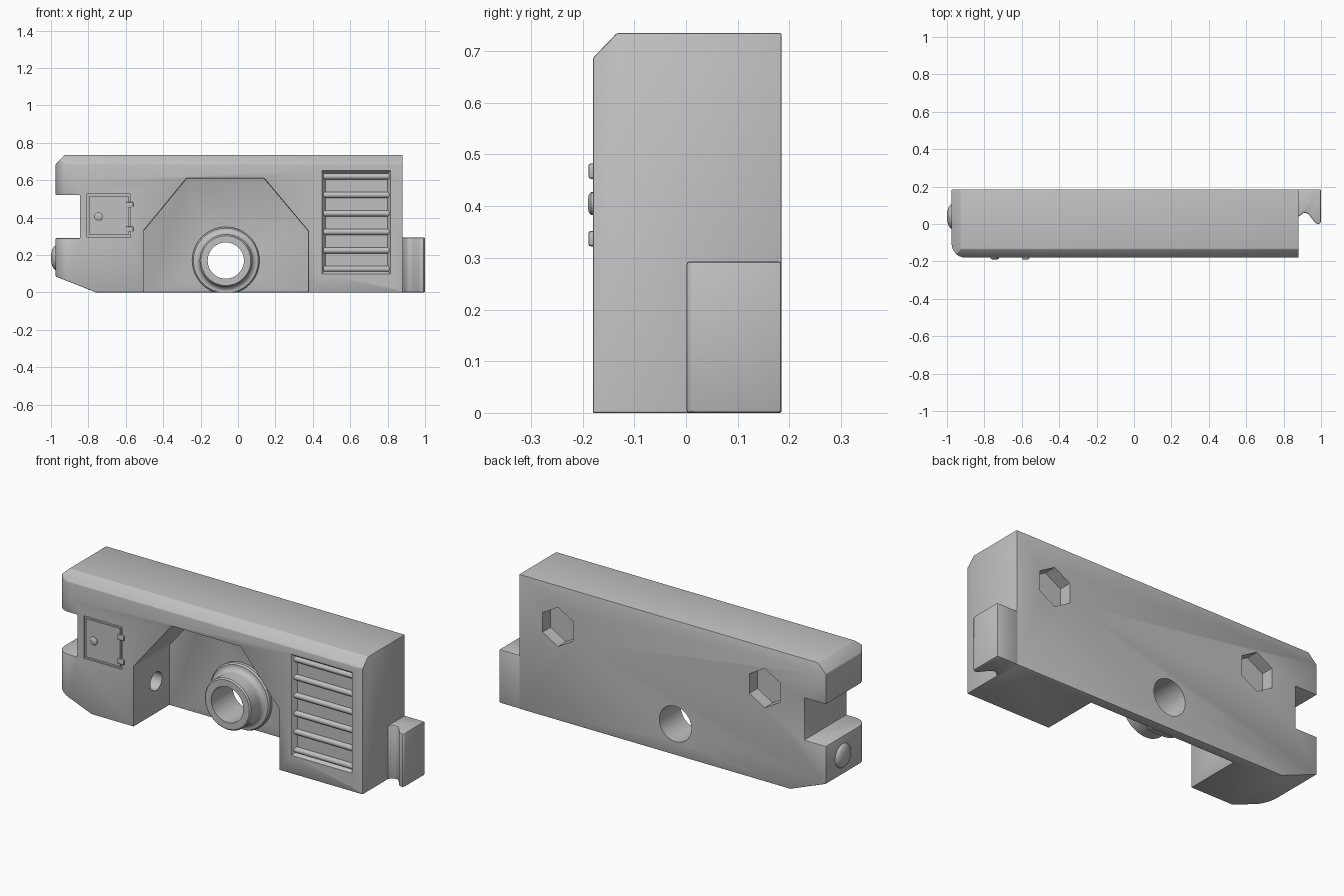
import bpy, bmesh, math
from math import sin, cos, pi, radians
from mathutils import Matrix

scene = bpy.context.scene
cube = bpy.data.objects.get("Cube")
if cube:
    bpy.data.objects.remove(cube, do_unlink=True)

grey = bpy.data.materials.new("plain_grey")
grey.use_nodes = True
grey.diffuse_color = (0.53, 0.53, 0.53, 1)
grey.node_tree.nodes["Principled BSDF"].inputs["Base Color"].default_value = (0.53, 0.53, 0.53, 1)


def add(name, bm):
    bmesh.ops.recalc_face_normals(bm, faces=bm.faces)
    me = bpy.data.meshes.new(name)
    bm.to_mesh(me)
    bm.free()
    me.materials.append(grey)
    ob = bpy.data.objects.new(name, me)
    scene.collection.objects.link(ob)
    return ob


def prism(name, pts, axis, a, b, end=None):
    """Extrude a 2D outline along an axis, optionally tapering to another outline."""
    place = {"x": lambda u, v, t: (t, u, v),
             "y": lambda u, v, t: (u, t, v),
             "z": lambda u, v, t: (u, v, t)}[axis]
    bm = bmesh.new()
    lo = [bm.verts.new(place(u, v, a)) for u, v in pts]
    hi = [bm.verts.new(place(u, v, b)) for u, v in (end or pts)]
    bm.faces.new(lo)
    bm.faces.new(hi)
    n = len(pts)
    for i in range(n):
        j = (i + 1) % n
        bm.faces.new((lo[i], lo[j], hi[j], hi[i]))
    return add(name, bm)


def ring(cu, cv, r, n, turn=0.0):
    return [(cu + r * cos(2 * pi * i / n + turn), cv + r * sin(2 * pi * i / n + turn)) for i in range(n)]


def rect(u0, u1, v0, v1):
    return [(u0, v0), (u1, v0), (u1, v1), (u0, v1)]


def lathe(name, profile, centre, axis, closed, n=48):
    """Spin a (radius, position) profile around the x or y axis."""
    bm = bmesh.new()
    loops = []
    for r, t in profile:
        loop = []
        for u, v in ring(centre[0], centre[1], r, n):
            loop.append(bm.verts.new((u, t, v) if axis == "y" else (t, u, v)))
        loops.append(loop)
    pairs = list(zip(loops, loops[1:]))
    if closed:
        pairs.append((loops[-1], loops[0]))
    else:
        bm.faces.new(loops[0])
        bm.faces.new(loops[-1])
    for p, q in pairs:
        for i in range(n):
            j = (i + 1) % n
            bm.faces.new((p[i], p[j], q[j], q[i]))
    return add(name, bm)


def cut(ob, tool, op="DIFFERENCE"):
    m = ob.modifiers.new(tool.name, "BOOLEAN")
    m.operation, m.solver, m.object = op, "EXACT", tool
    tool.hide_render = True
    return tool


def bevel(ob, width, segments=2):
    m = ob.modifiers.new("edge_bevel", "BEVEL")
    m.width, m.segments = width, segments
    m.limit_method, m.angle_limit = "ANGLE", radians(35)


def bake(ob, tools=()):
    """Apply the modifiers, drop the cutters and smooth the round faces."""
    bpy.context.view_layer.update()
    deps = bpy.context.evaluated_depsgraph_get()
    me = bpy.data.meshes.new_from_object(ob.evaluated_get(deps))
    ob.modifiers.clear()
    ob.data = me
    for t in tools:
        bpy.data.objects.remove(t, do_unlink=True)
    for o in bpy.context.selected_objects:
        o.select_set(False)
    ob.select_set(True)
    bpy.context.view_layer.objects.active = ob
    bpy.ops.object.shade_smooth_by_angle(angle=radians(32))


FRONT, BACK, FLOOR = -0.18, 0.185, 0.13
HUB = (-0.065, 0.17)

# Main body: front outline with side notch, trimmed by the end and plan outlines
body = prism("body", [(-0.76, 0), (0.88, 0), (0.88, 0.735), (-0.925, 0.735), (-0.975, 0.685),
                      (-0.975, 0.52), (-0.845, 0.52), (-0.845, 0.29), (-0.975, 0.29),
                      (-0.975, 0.085)], "y", FRONT, BACK)
tools = [cut(body, prism("end_trim", [(FRONT, -0.1), (0.3, -0.1), (0.3, 0.9), (0.025, 0.9),
                                      (FRONT, 0.687)], "x", -1.2, 1.2), "INTERSECT")]
corner = [(-0.9 + 0.075 * cos(a), FRONT + 0.075 + 0.075 * sin(a))
          for a in [pi + pi / 2 * i / 8 for i in range(9)]]
tools.append(cut(body, prism("plan_trim", corner + [(-0.9, -0.4), (1.2, -0.4), (1.2, 0.4), (-0.975, 0.4)],
                             "z", -0.2, 1), "INTERSECT"))
tools.append(cut(body, prism("arch_cutter", [(-0.505, -0.2), (-0.505, 0.33), (-0.275, 0.61), (0.14, 0.61),
                                             (0.375, 0.33), (0.375, -0.2)], "y", -0.4, FLOOR)))
bevel(body, 0.008)

# Hub bore, side hole, rear hexagonal pockets, grille opening
tools.append(cut(body, prism("bore_cutter", ring(*HUB, 0.097, 48), "y", 0.05, 0.3)))
tools.append(cut(body, prism("side_hole_cutter", ring(0.015, 0.175, 0.05, 32), "x", -0.8, -0.4)))
for x in (0.645, -0.605):
    tools.append(cut(body, prism("hex_cutter", ring(x, 0.51, 0.107, 6, pi / 6), "y", 0.115, 0.3)))
tools.append(cut(body, prism("grille_cutter", rect(0.435, 0.83, 0.085, 0.665), "y", FRONT - 0.02,
                             FRONT + 0.025, rect(0.467, 0.798, 0.117, 0.633))))

# Door outline grooves
for i, r in enumerate((rect(-0.806, -0.794, 0.294, 0.526), rect(-0.586, -0.574, 0.294, 0.526),
                       rect(-0.8, -0.58, 0.514, 0.526), rect(-0.8, -0.58, 0.294, 0.306))):
    tools.append(cut(body, prism("door_groove_%d" % i, r, "y", -0.3, FRONT + 0.01)))
bake(body, tools)

# Hub tube with a filleted flange, trimmed flat at the base
fillet = [(0.17 - 0.03 * sin(a), 0.075 + 0.03 * cos(a)) for a in [pi / 2 * i / 6 for i in range(7)]]
hub = lathe("hub_tube", [(0.097, FLOOR), (0.18, FLOOR), (0.18, 0.113), (0.173, 0.105)] + fillet +
            [(0.14, 0.007), (0.133, 0.0), (0.097, 0.0)], HUB, "y", True)
bake(hub, [cut(hub, prism("hub_trim", rect(-0.5, 0.5, -0.3, 0.0), "y", -0.5, 0.5))])

# Rounded grille slats
for i in range(6):
    z = 0.125 + i * 0.099
    slat = prism("grille_slat_%d" % (i + 1), ring(FRONT + 0.025, z, 0.016, 16), "x", 0.455, 0.81)
    bake(slat)

# Door hinges and knob
for name, z in (("upper_hinge", 0.468), ("lower_hinge", 0.337)):
    hinge = prism(name, rect(-0.6, -0.56, z - 0.015, z + 0.015), "y", FRONT - 0.009, FRONT + 0.005)
    bevel(hinge, 0.005)
    bake(hinge)
bake(lathe("door_knob", [(0.022, FRONT + 0.005), (0.022, FRONT - 0.004), (0.017, FRONT - 0.008),
                         (0.008, FRONT - 0.01)], (-0.745, 0.405), "y", False, 24))

# Domed cap on the right end
dome = [(0.065 * cos(a), -0.974 - 0.026 * sin(a)) for a in [pi / 2 * i / 7 for i in range(7)]]
bake(lathe("end_cap", [(0.065, -0.97)] + dome, (0.04, 0.185), "x", False, 32))

# Coupling hook on the left end
hook = prism("coupling_hook", [(0.87, BACK), (1.0, BACK), (1.0, 0.01), (0.992, 0.002), (0.982, 0.0),
                               (0.97, 0.006), (0.935, 0.05), (0.92, 0.06), (0.905, 0.058),
                               (0.89, 0.047), (0.87, 0.03)], "z", 0, 0.293)
bevel(hook, 0.006)
bake(hook)
